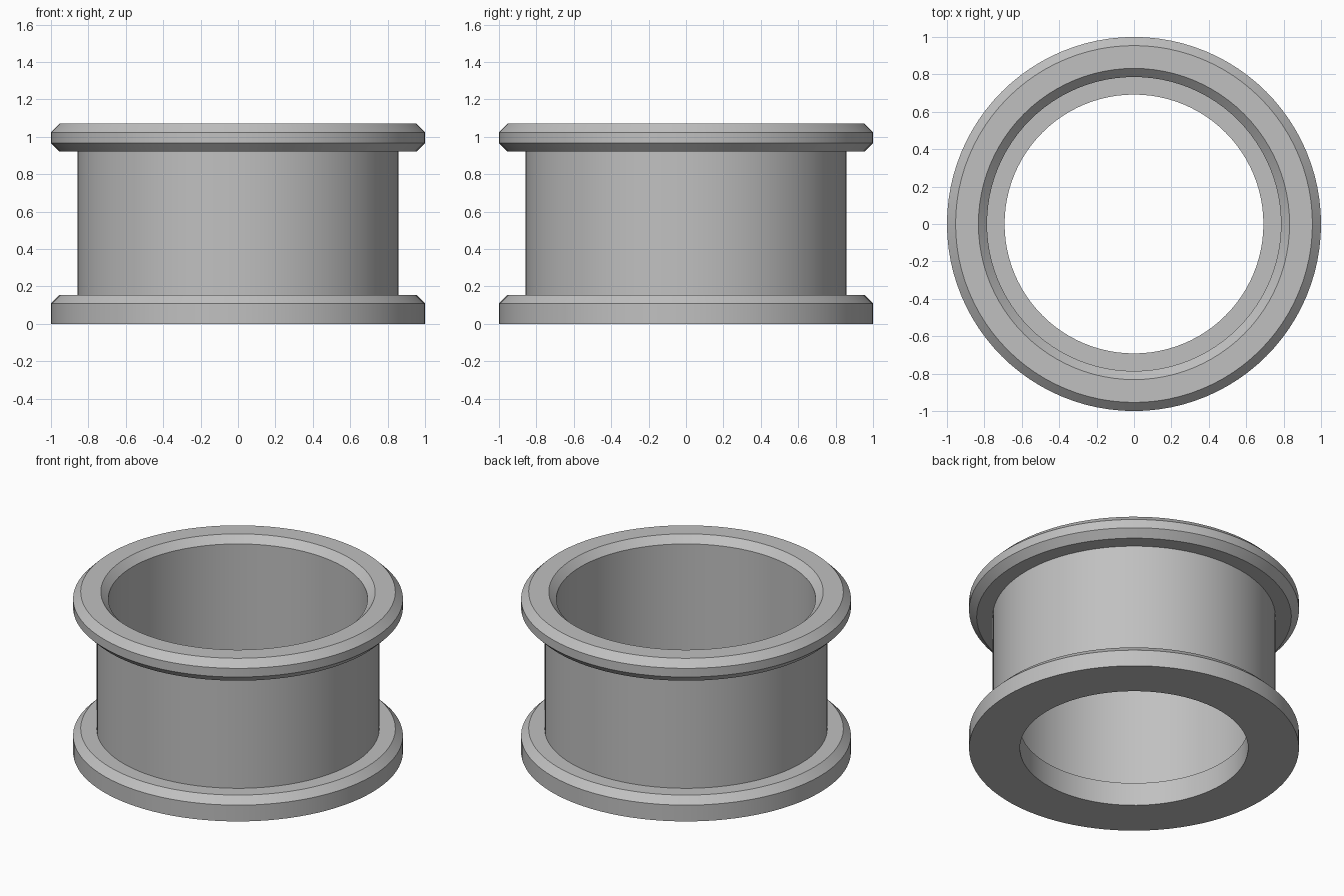
import bpy
import bmesh
import math

cube = bpy.data.objects.get("Cube")
if cube:
    bpy.data.objects.remove(cube, do_unlink=True)

SEGMENTS = 96
HEIGHT = 1.07
FLANGE = 0.155      # thickness of both flanges
BEVEL = 0.046       # size of every chamfer
OUTER, BODY, BORE, LIP = 1.0, 0.857, 0.786, 0.692

grey = bpy.data.materials.new("plain grey")
grey.use_nodes = True
colour = (0.53, 0.53, 0.53, 1)
grey.diffuse_color = colour
grey.node_tree.nodes["Principled BSDF"].inputs["Base Color"].default_value = colour

# Closed cross-section (radius, height), from the bottom lip round the outside
profile = [
    (LIP, 0), (OUTER, 0),
    (OUTER, FLANGE - BEVEL), (OUTER - BEVEL, FLANGE),
    (BODY, FLANGE), (BODY, HEIGHT - FLANGE + 0.005),
    (OUTER - BEVEL, HEIGHT - FLANGE + 0.005),
    (OUTER, HEIGHT - FLANGE + 0.005 + BEVEL),
    (OUTER, HEIGHT - BEVEL), (OUTER - BEVEL, HEIGHT),
    (BORE + BEVEL, HEIGHT), (BORE, HEIGHT - BEVEL),
    (BORE, FLANGE), (LIP, FLANGE),
]

# Spin the cross-section into a flanged ring
bm = bmesh.new()
verts = [bm.verts.new((r, 0, z)) for r, z in profile]
edges = [bm.edges.new((v, verts[(i + 1) % len(verts)])) for i, v in enumerate(verts)]
bmesh.ops.spin(bm, geom=verts + edges, cent=(0, 0, 0), axis=(0, 0, 1),
               angle=math.tau, steps=SEGMENTS, use_merge=False)
bmesh.ops.remove_doubles(bm, verts=bm.verts, dist=0.0005)
bmesh.ops.recalc_face_normals(bm, faces=bm.faces)
mesh = bpy.data.meshes.new("flanged_ring")
bm.to_mesh(mesh)
bm.free()

ring = bpy.data.objects.new("flanged_ring", mesh)
bpy.context.collection.objects.link(ring)
mesh.materials.append(grey)
bpy.ops.object.select_all(action="DESELECT")
ring.select_set(True)
bpy.context.view_layer.objects.active = ring
bpy.ops.object.shade_smooth_by_angle(angle=math.radians(30))
